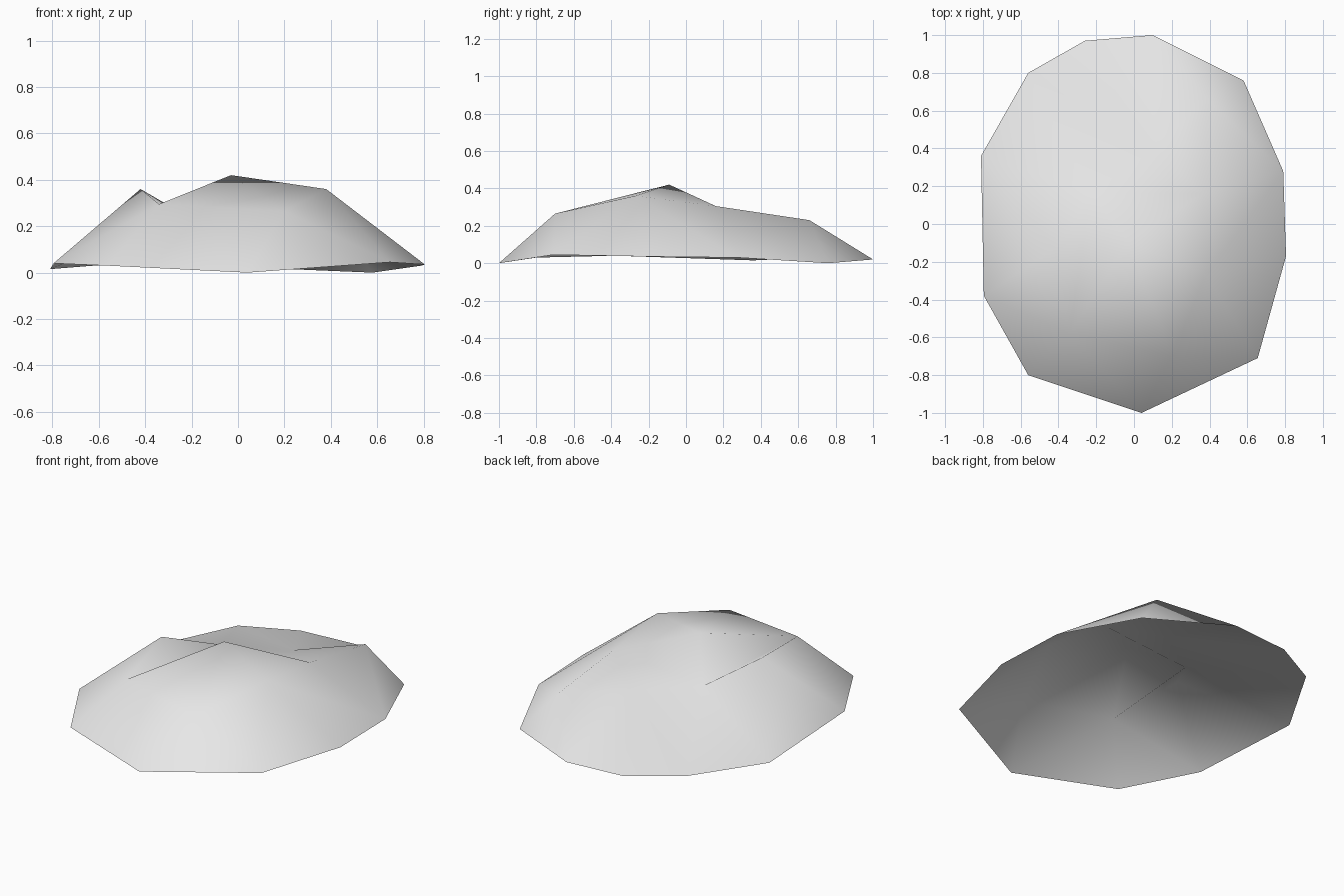
import bpy
import bmesh

cube = bpy.data.objects.get("Cube")
if cube:
    bpy.data.objects.remove(cube, do_unlink=True)


def make_material(name, value):
    """Plain grey material shown both in viewport and render."""
    mat = bpy.data.materials.new(name)
    mat.use_nodes = True
    colour = (value, value, value, 1.0)
    mat.diffuse_color = colour
    mat.node_tree.nodes["Principled BSDF"].inputs["Base Color"].default_value = colour
    return mat


# Uneven ground outline, counter-clockwise from the front tip
rim_points = [
    (.04, -1, 0), (.655, -.71, .045), (.805, -.17, .035), (.79, .28, .03),
    (.58, .76, 0), (.1, 1, .02), (-.26, .97, .02), (-.56, .8, .035),
    (-.81, .36, .015), (-.795, -.38, .04), (-.56, -.8, .03),
]

# Shoulder outline, counter-clockwise from the front:
# position, then first and last rim point its skirt fan reaches
shoulder = {
    "front": ((.2, -.7, .265), 0, 1),
    "front_left": ((.38, -.27, .36), 1, 3),
    "left": ((.37, .16, .305), 3, 3),
    "back_left": ((.39, .66, .23), 3, 5),
    "saddle": ((.1, .39, .22), 5, 7),
    "dip": ((-.23, .165, .25), 7, 8),
    "right": ((-.42, -.13, .36), 8, 9),
    "front_right": ((-.34, -.58, .295), 9, 11),
}

# Crown facets, following the ridges that run off the peak
crown_facets = [
    "peak front front_left", "peak front_left left", "peak left dip",
    "peak dip front_right", "peak front_right front",
    "dip right front_right", "left saddle dip", "left back_left saddle",
]

# Open mound shell
bm = bmesh.new()
rim = [bm.verts.new(p) for p in rim_points]
named = {name: bm.verts.new(data[0]) for name, data in shoulder.items()}
named["peak"] = bm.verts.new((-.03, -.09, .42))

# Sloping skirt: a fan below each shoulder point and a link to the next one
names = list(shoulder)
for name, following in zip(names, names[1:] + names[:1]):
    position, first, last = shoulder[name]
    for i in range(first, last):
        bm.faces.new((rim[i], rim[(i + 1) % len(rim)], named[name]))
    bm.faces.new((named[name], rim[last % len(rim)], named[following]))

# Faceted crown
for facet in crown_facets:
    bm.faces.new([named[key] for key in facet.split()])

bmesh.ops.recalc_face_normals(bm, faces=bm.faces)
if sum(f.normal.z for f in bm.faces) < 0:
    bmesh.ops.reverse_faces(bm, faces=bm.faces)
for face in bm.faces:
    face.smooth = True

mesh = bpy.data.meshes.new("mound_shell")
bm.to_mesh(mesh)
bm.free()
mesh.materials.append(make_material("light grey stone", .8))
mound = bpy.data.objects.new("mound_shell", mesh)
bpy.context.collection.objects.link(mound)
